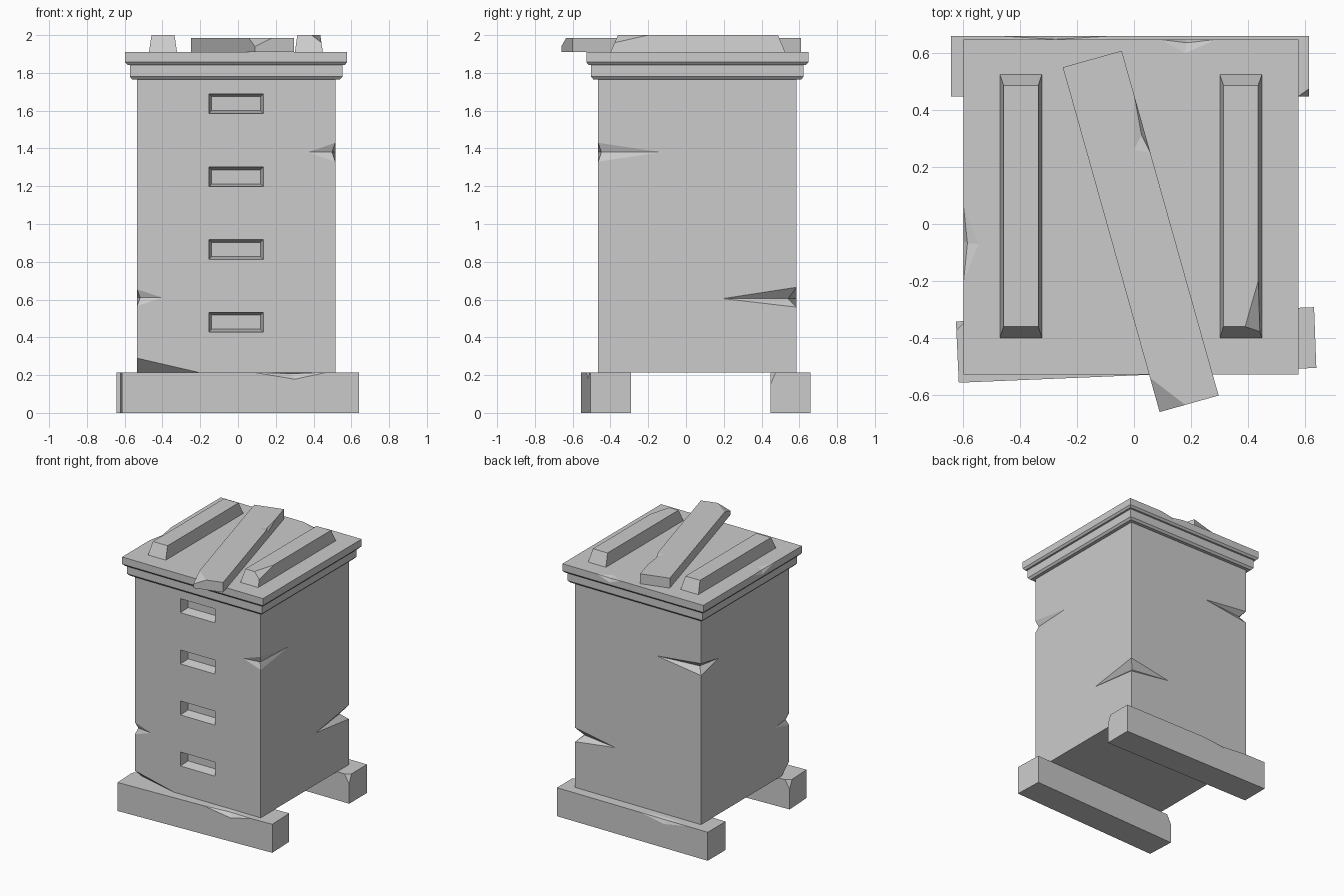
import bpy
import bmesh
from mathutils import Vector

cube = bpy.data.objects.get("Cube")
if cube:
    bpy.data.objects.remove(cube, do_unlink=True)

grey = bpy.data.materials.new("plain grey")
grey.use_nodes = True
GREY = (0.6, 0.6, 0.6, 1)
grey.diffuse_color = GREY
grey.node_tree.nodes["Principled BSDF"].inputs["Base Color"].default_value = GREY


def finish(name, bm):
    bmesh.ops.recalc_face_normals(bm, faces=bm.faces)
    mesh = bpy.data.meshes.new(name)
    bm.to_mesh(mesh)
    bm.free()
    mesh.materials.append(grey)
    obj = bpy.data.objects.new(name, mesh)
    bpy.context.collection.objects.link(obj)
    return obj


def rect(x0, x1, y0, y1):
    return [(x0, y0), (x1, y0), (x1, y1), (x0, y1)]


def loft(name, *levels):
    """Solid through (outline, height) levels."""
    bm = bmesh.new()
    rings = [[bm.verts.new((x, y, z)) for x, y in ring] for ring, z in levels]
    for low, high in zip(rings, rings[1:]):
        for i in range(4):
            j = (i + 1) % 4
            bm.faces.new((low[i], low[j], high[j], high[i]))
    bm.faces.new(rings[0])
    bm.faces.new(rings[-1])
    return finish(name, bm)


def cut(obj, cutter):
    mod = obj.modifiers.new("cut", 'BOOLEAN')
    mod.operation = 'DIFFERENCE'
    mod.solver = 'EXACT'
    mod.object = cutter
    bpy.context.view_layer.update()
    graph = bpy.context.evaluated_depsgraph_get()
    mesh = bpy.data.meshes.new_from_object(obj.evaluated_get(graph))
    obj.modifiers.clear()
    obj.data = mesh
    bpy.data.objects.remove(cutter, do_unlink=True)


def chip(obj, ring, outward, inner=None):
    """Knock a chip out: ring lies on the surface, inner is the deepest point."""
    ring = [Vector(p) for p in ring]
    centre = sum(ring, Vector()) / len(ring)
    bm = bmesh.new()
    rim = [bm.verts.new(p) for p in ring]
    poles = [bm.verts.new(inner or centre), bm.verts.new(centre + Vector(outward) * 0.4)]
    for pole in poles:
        for i, v in enumerate(rim):
            bm.faces.new((v, rim[(i + 1) % len(rim)], pole))
    cut(obj, finish("chip_cutter", bm))


# Hive body
X0, X1, Y0, Y1, FLOOR = -0.535, 0.515, -0.465, 0.585, 0.215
box = rect(X0, X1, Y0, Y1)
body = loft("hive_body", (box, FLOOR), (box, 1.775))

# Hand slots down the front
for z in (0.48, 0.865, 1.25, 1.637):
    bm = bmesh.new()
    slot = []
    for y, grow in ((Y0 - 0.02, 0.004), (Y0 + 0.07, -0.016)):
        w, h = 0.145 + grow, 0.053 + grow
        slot.append([bm.verts.new((-0.01 + sx * w, y, z + sz * h))
                     for sx, sz in ((-1, -1), (1, -1), (1, 1), (-1, 1))])
    for i in range(4):
        j = (i + 1) % 4
        bm.faces.new((slot[0][i], slot[0][j], slot[1][j], slot[1][i]))
    for ring in slot:
        bm.faces.new(ring)
    cut(body, finish("slot_cutter", bm))

# Splits on the corners: corner, heights, reach along x and y, depth
for x, y, low, mid, high, rx, ry, d in (
        (X1, Y0, 1.33, 1.38, 1.43, 0.145, 0.335, 0.017),
        (X0, Y0, 0.565, 0.61, 0.655, 0.135, 0.17, 0.017),
        (X1, Y1, 0.56, 0.605, 0.665, 0.335, 0.39, 0.045),
        (X0, Y1, 1.34, 1.39, 1.43, 0.37, 0.21, 0.035)):
    sx, sy = (1 if x > 0 else -1), (1 if y > 0 else -1)
    chip(body, [(x, y, low), (x - sx * rx, y, mid), (x, y, high), (x, y - sy * ry, mid)],
         (sx, sy, 0), (x - sx * d, y - sy * d, mid))
chip(body, [(X0, Y0, 0.29), (-0.21, Y0, FLOOR), (X0, -0.38, FLOOR)], (-1, -1, -1))


# Stepped lid
def square(h):
    return rect(-0.01 - h, -0.01 + h, 0.06 - h, 0.06 + h)


lid = loft("lid", (square(0.55), 1.765), (square(0.563), 1.78), (square(0.563), 1.842),
           (square(0.576), 1.843), (square(0.588), 1.857), (square(0.588), 1.91))
chip(lid, [(-0.598, 0.06, 1.91), (-0.545, -0.07, 1.91), (-0.598, -0.2, 1.91),
           (-0.598, -0.06, 1.875)], (-1, 0, 1))
chip(lid, [(0.09, 0.648, 1.91), (0.18, 0.6, 1.91), (0.29, 0.648, 1.91),
           (0.18, 0.648, 1.875)], (0, 1, 1))

# Bevelled slats on the lid
left_x = 0.375
slats = {}
for name, x in (("right_slat", -0.397), ("left_slat", left_x)):
    slats[name] = loft(name, (rect(x - 0.074, x + 0.074, -0.4, 0.525), 1.91),
                       (rect(x - 0.061, x + 0.061, -0.36, 0.487), 2.0))
chip(slats["left_slat"], [(left_x + 0.061, -0.2, 2.0), (0.39, -0.36, 2.0),
                          (left_x + 0.067, -0.378, 1.96)], (1, -1, 1))

# Loose plank lying across the lid
outline = [(-0.25, 0.55), (0.09, -0.66), (0.297, -0.602), (-0.043, 0.608)]
plank = loft("loose_plank", (outline, 1.91), (outline, 1.985))
chip(plank, [(0.0564, -0.54, 1.985), (0.18, -0.635, 1.985), (0.09, -0.66, 1.94)], (-0.3, -1, 1))
chip(plank, [(0.0014, 0.45, 1.985), (0.0, 0.26, 1.985), (0.0576, 0.25, 1.985),
             (0.0463, 0.29, 1.955)], (1, 0.3, 1))

# Front and back feet
front = [(-0.615, -0.557), (0.64, -0.505), (0.632, -0.292), (-0.625, -0.342)]
front_foot = loft("front_foot", (front, 0), (front, FLOOR))
chip(front_foot, [(0.08, -0.528, FLOOR), (0.3, -0.519, 0.178), (0.47, -0.512, FLOOR),
                  (0.36, -0.45, FLOOR), (0.22, -0.46, FLOOR)], (0, -1, 1))
chip(front_foot, [(-0.6235, -0.373, FLOOR), (-0.59, -0.3406, FLOOR),
                  (-0.625, -0.342, 0.15)], (-1, 1, 1))
back = rect(-0.643, 0.615, 0.447, 0.66)
back_foot = loft("back_foot", (back, 0), (back, FLOOR))
chip(back_foot, [(0.575, 0.447, FLOOR), (0.615, 0.475, FLOOR), (0.615, 0.447, 0.15)], (1, -1, 1))
chip(back_foot, [(-0.47, 0.66, FLOOR), (-0.4, 0.63, FLOOR), (-0.15, 0.63, FLOOR),
                 (-0.08, 0.66, FLOOR), (-0.28, 0.66, 0.18)], (0, 1, 1))
